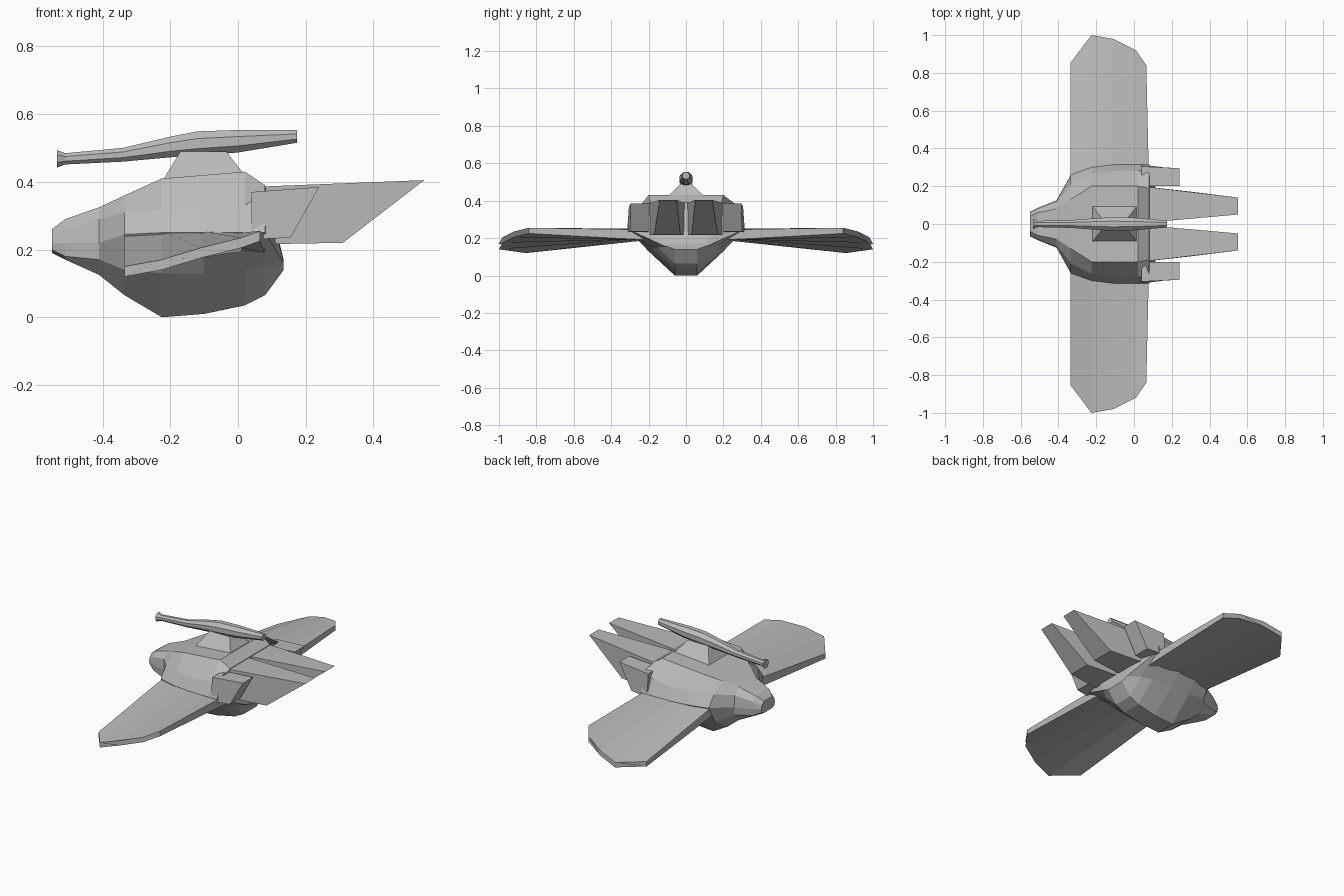
import bpy
import bmesh
from math import cos, sin, pi

default_cube = bpy.data.objects.get("Cube")
if default_cube:
    bpy.data.objects.remove(default_cube, do_unlink=True)

# Single hull colour
grey = bpy.data.materials.new("light_grey")
grey.use_nodes = True
colour = (0.5, 0.5, 0.5, 1)
grey.diffuse_color = colour
grey.node_tree.nodes["Principled BSDF"].inputs["Base Color"].default_value = colour


def loft(name, rings, side=1):
    """Skin a list of equal-length point rings and cap both ends."""
    bm = bmesh.new()
    loops = [[bm.verts.new((x, y * side, z)) for x, y, z in ring] for ring in rings]
    for first, second in zip(loops, loops[1:]):
        count = len(first)
        for i in range(count):
            j = (i + 1) % count
            bm.faces.new((first[i], first[j], second[j], second[i]))
    bm.faces.new(loops[0])
    bm.faces.new(loops[-1])
    bmesh.ops.recalc_face_normals(bm, faces=bm.faces)
    mesh = bpy.data.meshes.new(name)
    bm.to_mesh(mesh)
    bm.free()
    mesh.materials.append(grey)
    obj = bpy.data.objects.new(name, mesh)
    bpy.context.collection.objects.link(obj)
    return obj


def mirrored_ring(x, half):
    """Turn a half section of (y, z) points into a closed ring."""
    right = [(x, y, z) for y, z in half]
    left = [(x, -y, z) for y, z in reversed(half)]
    return right + left


def span(x, z, inner, outer):
    """Edge running across the model at one x and z."""
    return [(x, inner, z), (x, outer, z)]


def fin_ring(top, bottom):
    return top + bottom[::-1]


# Hull sections from nose to stern: shoulder, flank, waist, bilge, keel
sections = {
    -0.55: [(.04, .26), (.06, .24), (.065, .22), (.06, .2), (.04, .19)],
    -0.51: [(.06, .29), (.08, .26), (.085, .22), (.08, .18), (.05, .17)],
    -0.41: [(.08, .325), (.12, .29), (.125, .22), (.12, .17), (.08, .125)],
    -0.335: [(.13, .36), (.21, .31), (.26, .245), (.2, .14), (.08, .065)],
    -0.225: [(.2, .41), (.265, .32), (.3, .25), (.2, .13), (.06, 0)],
    -0.1: [(.2, .42), (.28, .32), (.315, .25), (.2, .13), (.06, .01)],
    0.02: [(.2, .43), (.28, .33), (.315, .25), (.18, .14), (.06, .035)],
    0.08: [(.19, .39), (.28, .37), (.315, .25), (.15, .15), (.06, .065)],
    0.135: [(.08, .17), (.1, .165), (.12, .16), (.1, .155), (.06, .14)],
}
loft("hull", [mirrored_ring(x, half) for x, half in sections.items()])

# Wing outlines: x, tip y, tip top height
wing_tip = [(-.335, .855, .15), (-.225, 1, .17), (-.11, .98, .205),
            (.01, .92, .235), (.065, .84, .255)]
wing_root = [(-.335, .2, .245), (-.225, .2, .255), (-.11, .2, .255),
             (.01, .2, .25), (.08, .2, .245)]


def slab_ring(edge, thickness):
    under = [(x, y, z - thickness) for x, y, z in reversed(edge)]
    return edge + under


for label, side in (("left", 1), ("right", -1)):
    loft(label + "_wing", [slab_ring(wing_root, .055), slab_ring(wing_tip, .03)], side)

    # Long inner tail fin with undercut end
    loft(label + "_inner_tail_fin", [
        fin_ring(span(.04, .385, .005, .2), span(.04, .215, .005, .2)),
        fin_ring(span(.55, .405, .05, .14), span(.31, .22, .03, .17)),
    ], side)

    # Short outer tail fin
    loft(label + "_outer_tail_fin", [
        fin_ring(span(.04, .37, .2, .305), span(.04, .23, .2, .315)),
        fin_ring(span(.24, .385, .2, .295), span(.155, .235, .2, .3)),
    ], side)

# Turret mount rising from the back
loft("cannon_mount", [
    [(-.225, -.1, .4), (.02, -.1, .42), (.02, .1, .42), (-.225, .1, .4)],
    [(-.17, -.03, .49), (-.035, -.03, .49), (-.035, .03, .49), (-.17, .03, .49)],
])

# Tapered octagonal cannon: x, centre height, radius
barrel = [(-.535, .468, .028), (-.51, .468, .018), (-.34, .48, .022),
          (-.2, .503, .033), (-.12, .513, .039), (0, .52, .036), (.175, .534, .02)]
angles = [pi / 8 + i * pi / 4 for i in range(8)]
loft("cannon", [[(x, r * cos(a), z + r * sin(a)) for a in angles] for x, z, r in barrel])
